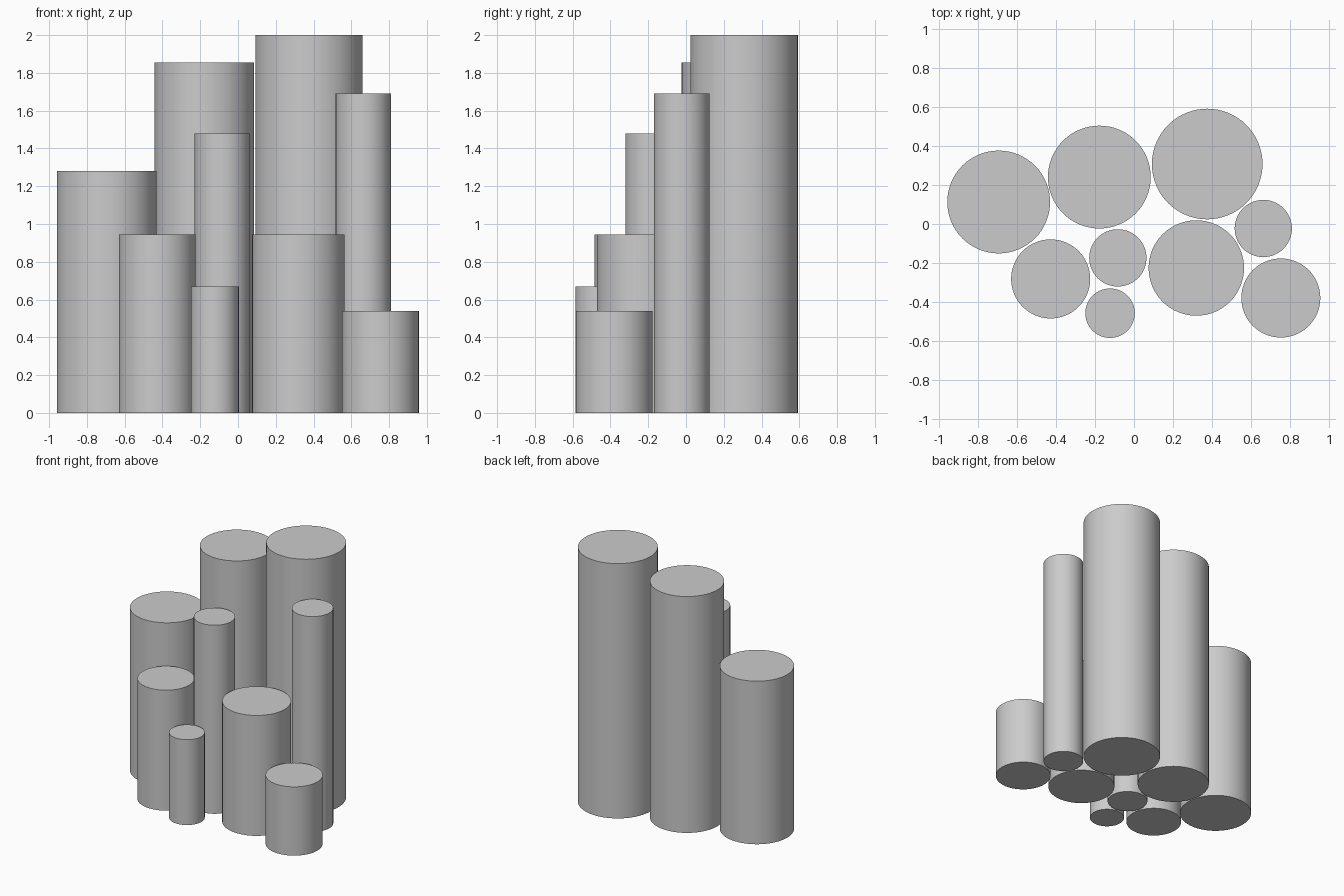
import bpy
import math

cube = bpy.data.objects.get("Cube")
if cube:
    bpy.data.objects.remove(cube, do_unlink=True)

# Plain grey finish
grey = bpy.data.materials.new("light_grey")
grey.use_nodes = True
grey.diffuse_color = (0.6, 0.6, 0.6, 1)
grey.node_tree.nodes["Principled BSDF"].inputs["Base Color"].default_value = (0.6, 0.6, 0.6, 1)


def column(name, x, y, radius, height):
    """Upright capped cylinder standing on the ground."""
    bpy.ops.mesh.primitive_cylinder_add(
        vertices=64, radius=radius, depth=height, location=(x, y, height / 2))
    obj = bpy.context.object
    obj.name = name
    obj.data.materials.append(grey)
    bpy.ops.object.shade_smooth_by_angle(angle=math.radians(30))


# Back row
column("back_right_column", -0.695, 0.113, 0.264, 1.28)
column("back_middle_column", -0.178, 0.241, 0.264, 1.855)
column("back_left_column", 0.376, 0.308, 0.284, 2.0)

# Middle row
column("middle_right_column", -0.428, -0.282, 0.203, 0.945)
column("middle_thin_column", -0.083, -0.174, 0.147, 1.48)
column("middle_wide_column", 0.32, -0.226, 0.245, 0.945)
column("middle_left_column", 0.664, -0.023, 0.147, 1.69)

# Front row
column("front_thin_column", -0.123, -0.458, 0.127, 0.67)
column("front_left_column", 0.754, -0.38, 0.203, 0.54)
